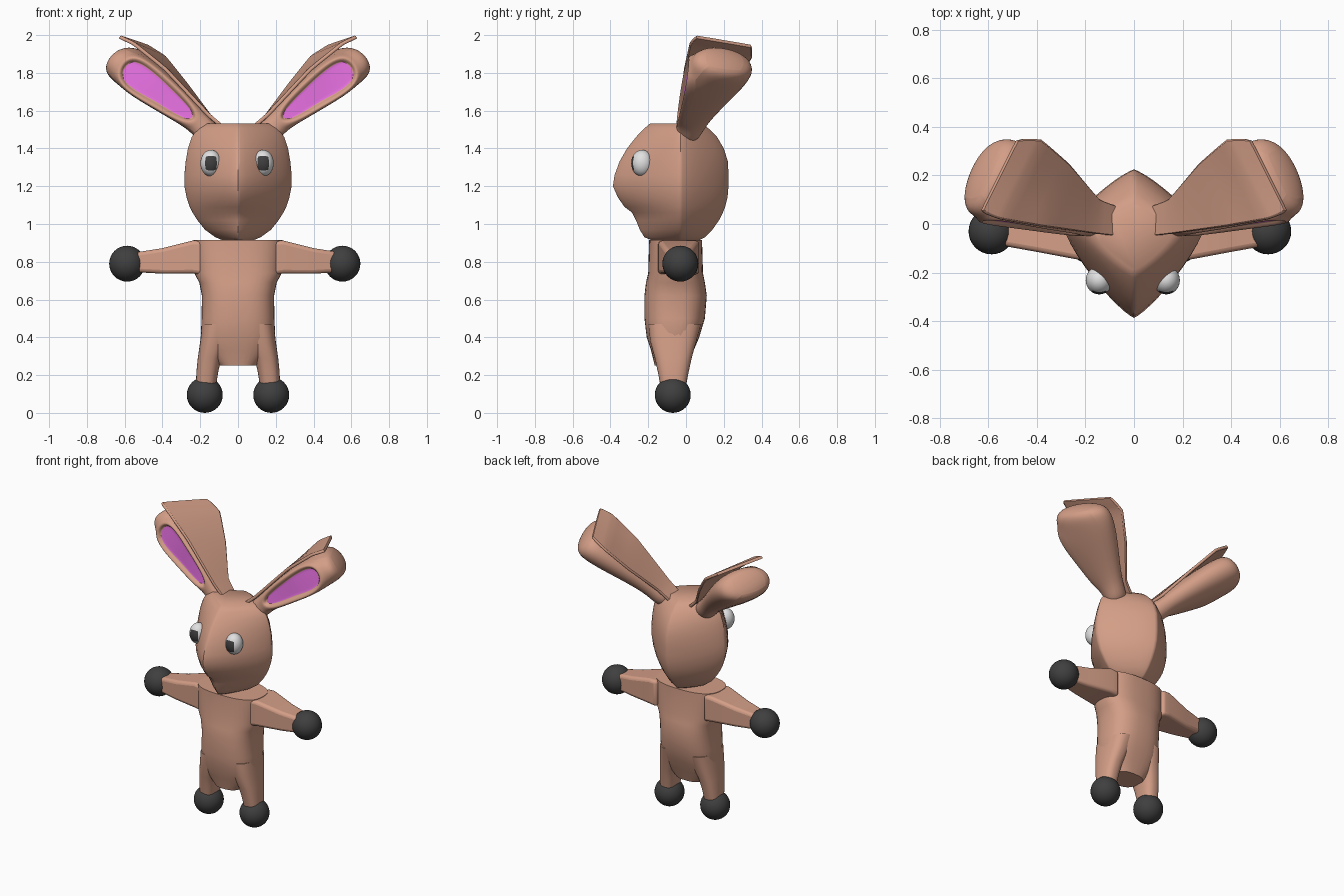
import bpy, bmesh, math
from mathutils import Vector as V

if "Cube" in bpy.data.objects:
    bpy.data.objects.remove(bpy.data.objects["Cube"])


def material(name, r, g, b):
    m = bpy.data.materials.new(name)
    m.diffuse_color = (r, g, b, 1)
    m.use_nodes = True
    m.node_tree.nodes["Principled BSDF"].inputs["Base Color"].default_value = m.diffuse_color
    return m


FUR = material("tan fur", 0.65, 0.34, 0.24)
PINK = material("pink inner ear", 0.78, 0.16, 0.74)
DARK = material("dark grey", 0.05, 0.05, 0.05)
WHITE = material("eye white", 0.75, 0.75, 0.75)


def finish(bm, name, mats, angle=45):
    bmesh.ops.recalc_face_normals(bm, faces=bm.faces)
    me = bpy.data.meshes.new(name)
    bm.to_mesh(me)
    bm.free()
    ob = bpy.data.objects.new(name, me)
    bpy.context.collection.objects.link(ob)
    for m in mats:
        me.materials.append(m)
    bpy.ops.object.select_all(action='DESELECT')
    ob.select_set(True)
    bpy.context.view_layer.objects.active = ob
    bpy.ops.object.shade_smooth_by_angle(angle=math.radians(angle))
    return ob


def loft(rings):
    """Skin a list of equal-length rings and cap both ends."""
    bm = bmesh.new()
    vs = [[bm.verts.new(p) for p in r] for r in rings]
    n = len(rings[0])
    for a, b in zip(vs, vs[1:]):
        for i in range(n):
            j = (i + 1) % n
            bm.faces.new((a[i], a[j], b[j], b[i]))
    bm.faces.new(vs[0])
    bm.faces.new(vs[-1])
    return bm


def ring(z, w, front, back, power, cx=0.0, mid=-0.03, n=40):
    """Horizontal superellipse with different front and back depths."""
    pts = []
    for i in range(n):
        a = 2 * math.pi * i / n
        c, s = math.cos(a), math.sin(a)
        depth = back - mid if s > 0 else mid - front
        pts.append(V((cx + w * math.copysign(abs(c) ** (2 / power), c),
                      mid + depth * math.copysign(abs(s) ** (2 / power), s), z)))
    return pts


def crease(bm, edges, value):
    layer = bm.edges.layers.float.get("crease_edge") or bm.edges.layers.float.new("crease_edge")
    for e in edges:
        e[layer] = value


# Head: pointed snout at the front, softer ridge at the back
head = [(0.905, .06, -.16, .05), (0.93, .12, -.22, .10), (0.97, .175, -.245, .14),
        (1.02, .215, -.265, .175), (1.06, .24, -.285, .195), (1.09, .255, -.325, .207),
        (1.14, .272, -.36, .22), (1.2, .284, -.387, .225), (1.26, .284, -.378, .225),
        (1.33, .277, -.352, .222), (1.4, .265, -.312, .20), (1.46, .245, -.265, .165),
        (1.505, .215, -.222, .12), (1.532, .17, -.19, .085)]
finish(loft([ring(*r, 1.22) for r in head]), "head", [FUR])

# Torso with square shoulders, narrowing to the crotch
torso = [(.915, .235, -.195, .085), (.74, .232, -.20, .09), (.69, .205, -.212, .10),
         (.62, .191, -.22, .11), (.5, .193, -.22, .10), (.4, .197, -.208, .07),
         (.33, .17, -.185, .04), (.25, .10, -.165, .01)]
finish(loft([ring(*r, 2.6, mid=-.06) for r in torso]), "torso", [FUR])

# Ear stations: front-upper, front-lower, back-lower, back-upper
EAR = [[(.05, -.06, 1.49), (.20, -.07, 1.40), (.20, .07, 1.40), (.05, .08, 1.47)],
       [(.16, -.05, 1.58), (.25, -.055, 1.485), (.24, .11, 1.495), (.15, .10, 1.565)],
       [(.38, -.02, 1.81), (.47, -.025, 1.61), (.42, .245, 1.615), (.26, .25, 1.72)],
       [(.575, .025, 1.955), (.705, .005, 1.75), (.57, .385, 1.715), (.39, .365, 1.885)],
       [(.655, .055, 1.985), (.775, .045, 1.82), (.665, .375, 1.785), (.50, .355, 1.935)]]
# Thin upper flap: front and back edge at each station
FLAP = [[(.06, -.05, 1.51), (.06, .07, 1.50)], [(.15, -.04, 1.585), (.14, .10, 1.575)],
        [(.38, -.01, 1.83), (.265, .25, 1.745)], [(.55, .02, 1.965), (.38, .35, 1.89)],
        [(.625, .05, 2.0), (.475, .35, 1.95)]]

for s, side in ((-1, "right"), (1, "left")):
    def m(p):
        return V((p[0] * s, p[1], p[2]))

    # Ear shell with sunken pink front
    bm = loft([[m(p) for p in r] for r in EAR])
    crease(bm, bm.edges, 0.0)
    bm.faces.ensure_lookup_table()
    front = [bm.faces[4], bm.faces[8]]
    bm.verts.ensure_lookup_table()
    long_edges = [e for e in bm.edges if abs(e.verts[0].index - e.verts[1].index) == 4]
    crease(bm, long_edges, 0.75)
    crease(bm, [e for e in bm.edges if all(v.index >= 16 for v in e.verts)], 0.6)
    bmesh.ops.recalc_face_normals(bm, faces=bm.faces)
    bmesh.ops.inset_region(bm, faces=front, thickness=0.035, depth=0.0)
    bmesh.ops.inset_region(bm, faces=front, thickness=0.015, depth=-0.02)
    for f in front:
        f.material_index = 1
        crease(bm, f.edges, 0.8)
    ear = finish(bm, side + "_ear", [FUR, PINK], 60)
    sub = ear.modifiers.new("smooth", 'SUBSURF')
    sub.levels = sub.render_levels = 3

    # Ear flap
    drop = V((.012 * s, 0, -.016))
    bm = loft([[m(a), m(b), m(b) + drop, m(a) + drop] for a, b in FLAP])
    crease(bm, bm.edges, 0.75)
    flap = finish(bm, side + "_ear_flap", [FUR], 60)
    sub = flap.modifiers.new("smooth", 'SUBSURF')
    sub.levels = sub.render_levels = 2

    # Arm: tapered box
    arm = [(.18, -.15, .07, .73, .91), (.24, -.145, .07, .738, .912),
           (.40, -.115, .04, .737, .872), (.54, -.09, .02, .745, .85)]
    bm = loft([[m((x, y0, z0)), m((x, y1, z0)), m((x, y1, z1)), m((x, y0, z1))]
               for x, y0, y1, z0, z1 in arm])
    ob = finish(bm, side + "_arm", [FUR], 40)
    bev = ob.modifiers.new("soft edges", 'BEVEL')
    bev.width, bev.segments = 0.02, 3

    # Leg
    leg = [(.47, .105, .085, -.20, .08), (.38, .125, .075, -.19, .055),
           (.29, .15, .063, -.165, .03), (.22, .162, .058, -.15, .015),
           (.12, .172, .052, -.13, -.005)]
    finish(loft([ring(z, w, f, b, 2.5, cx=cx * s, mid=-.07) for z, cx, w, f, b in leg]),
           side + "_leg", [FUR])

    # Ball hands and feet
    for part, pos in (("hand", (.57 * s - .017, -.03, .79)), ("foot", (.176 * s, -.07, .095))):
        bm = bmesh.new()
        bmesh.ops.create_uvsphere(bm, u_segments=32, v_segments=16, radius=.095)
        bmesh.ops.translate(bm, verts=bm.verts, vec=pos)
        finish(bm, side + "_" + part, [DARK])

    # Eye: cube-sphere with a square pupil patch
    bm = bmesh.new()
    bmesh.ops.create_cube(bm, size=2)
    bmesh.ops.subdivide_edges(bm, edges=bm.edges, cuts=11, use_grid_fill=True)
    for v in bm.verts:
        v.co.normalize()
    for f in bm.faces:
        c = f.calc_center_median()
        if c.y < 0 and max(abs(c.x), abs(c.z)) < 0.58 and abs(c.x / c.y) < 0.72 and abs(c.z / c.y) < 0.72:
            f.material_index = 1
    for v in bm.verts:
        v.co = V((v.co.x * .056 + .138 * s - .005, v.co.y * .058 - .232, v.co.z * .07 + 1.322))
    finish(bm, side + "_eye", [WHITE, DARK])
